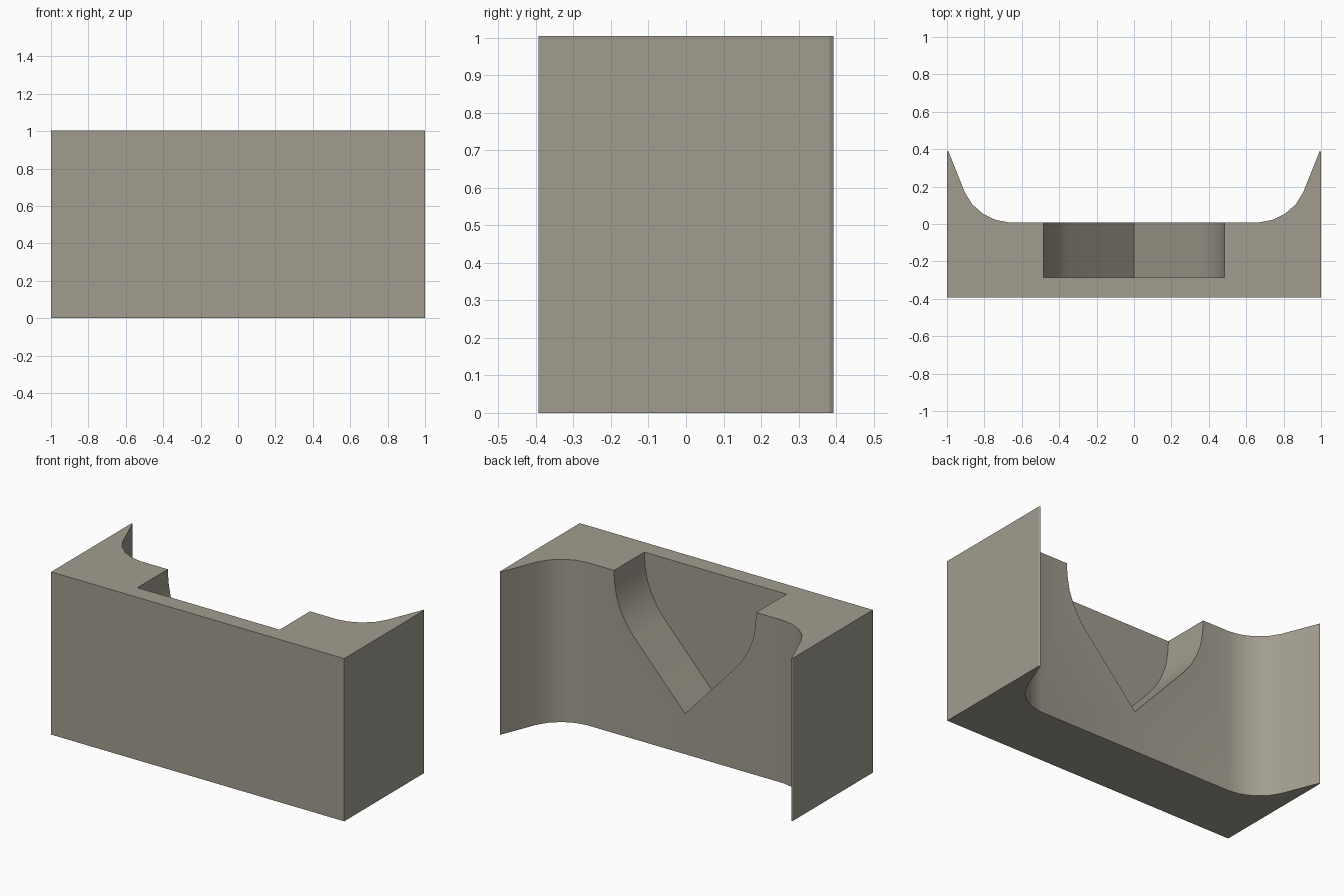
import bpy, bmesh, math

if "Cube" in bpy.data.objects:
    bpy.data.objects.remove(bpy.data.objects["Cube"])

stone = bpy.data.materials.new("warm grey")
stone.diffuse_color = (0.36, 0.335, 0.275, 1)
stone.use_nodes = True
stone.node_tree.nodes["Principled BSDF"].inputs["Base Color"].default_value = stone.diffuse_color


def prism(name, points, vec):
    """Extrude a closed outline along vec."""
    mesh = bpy.data.meshes.new(name)
    bm = bmesh.new()
    face = bm.faces.new([bm.verts.new(p) for p in points])
    ext = bmesh.ops.extrude_face_region(bm, geom=[face])
    bmesh.ops.translate(bm, vec=vec, verts=[g for g in ext["geom"] if isinstance(g, bmesh.types.BMVert)])
    bmesh.ops.recalc_face_normals(bm, faces=bm.faces)
    bm.to_mesh(mesh)
    bm.free()
    mesh.materials.append(stone)
    ob = bpy.data.objects.new(name, mesh)
    bpy.context.collection.objects.link(ob)
    return ob


# Block: plan outline with flared rear corners
half = [(1, -0.393), (1, 0.383), (0.994, 0.393), (0.905, 0.17), (0.865, 0.105),
        (0.805, 0.053), (0.74, 0.022), (0.67, 0.009)]
plan = half + [(-x, y) for x, y in reversed(half)]
block = prism("holder_block", [(x, y, 0) for x, y in plan], (0, 0, 1.004))

# Pocket: shield-shaped recess open to the top and the back
side = [(0.485, 1.1), (0.485, 0.99), (0.48, 0.92), (0.466, 0.84), (0.437, 0.763),
        (0.397, 0.69), (0.345, 0.625)]
shield = side + [(0, 0.25)] + [(-x, z) for x, z in reversed(side)]
cutter = prism("pocket_cutter", [(x, -0.287, z) for x, z in shield], (0, 0.5, 0))
cutter.hide_render = True
cutter.hide_set(True)

cut = block.modifiers.new("pocket", 'BOOLEAN')
cut.operation = 'DIFFERENCE'
cut.object = cutter
cut.solver = 'EXACT'

# Bake the recess, then smooth only the curved walls
bpy.context.view_layer.objects.active = block
block.select_set(True)
bpy.ops.object.modifier_apply(modifier=cut.name)
bpy.data.objects.remove(cutter)
bpy.ops.object.shade_smooth_by_angle(angle=math.radians(30))
